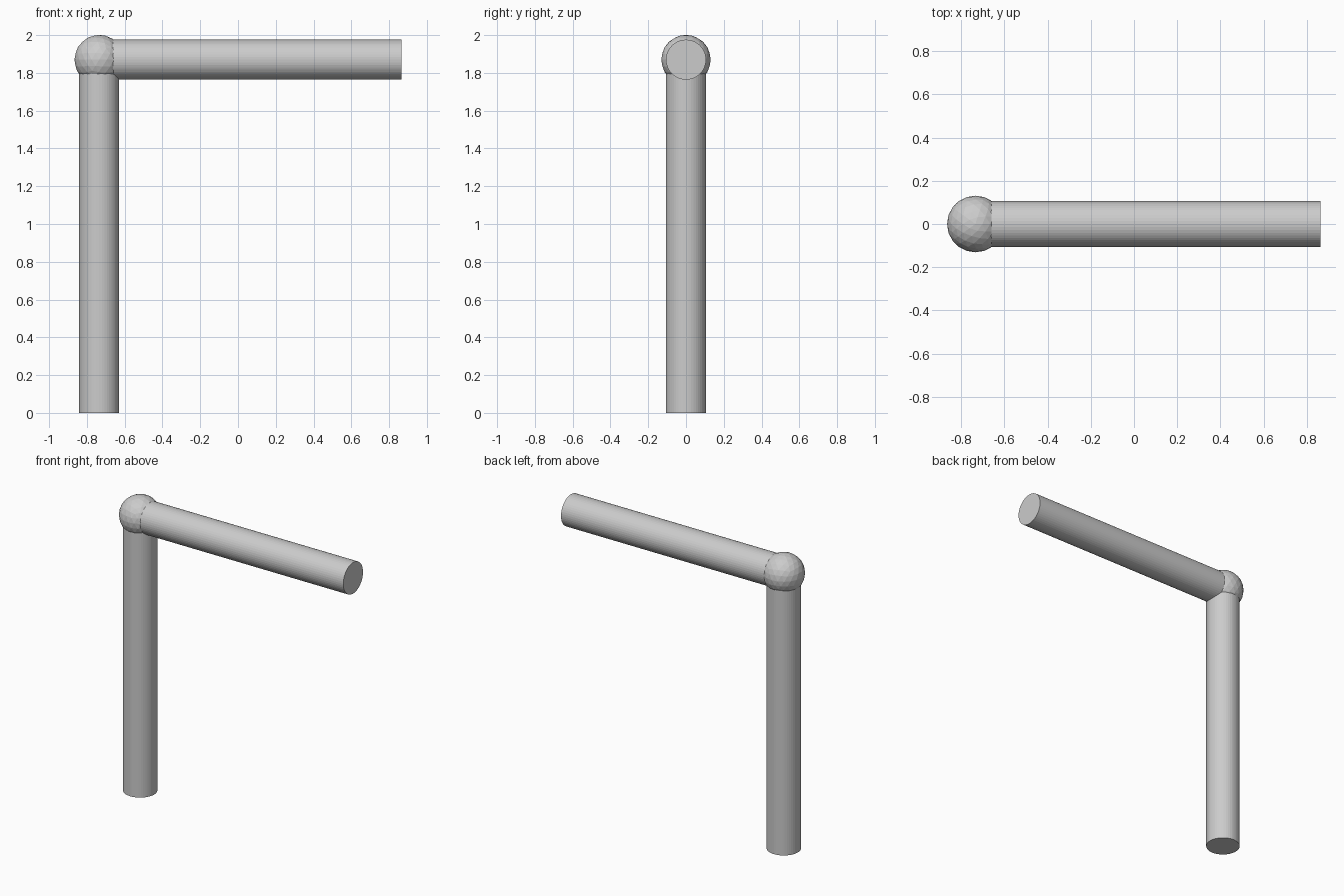
import bpy
from mathutils import Vector

if "Cube" in bpy.data.objects:
    bpy.data.objects.remove(bpy.data.objects["Cube"])

PIPE_R, BALL_R = 0.106, 0.131
JOINT = Vector((-0.735, 0, 1.87))


def pipe(name, start, end):
    """Capped round bar between two points."""
    axis = end - start
    bpy.ops.mesh.primitive_cylinder_add(
        vertices=48, radius=PIPE_R, depth=axis.length, location=(start + end) / 2)
    ob = bpy.context.object
    ob.name = name
    ob.rotation_euler = axis.to_track_quat('Z', 'Y').to_euler()
    return ob


# Upright post and horizontal arm, meeting inside the ball joint
pipe("upright_post", Vector((JOINT.x, 0, 0)), JOINT)
pipe("horizontal_arm", JOINT, Vector((0.865, 0, JOINT.z)))

# Faceted ball at the corner
bpy.ops.mesh.primitive_ico_sphere_add(subdivisions=3, radius=BALL_R, location=JOINT)
bpy.context.object.name = "ball_joint"
